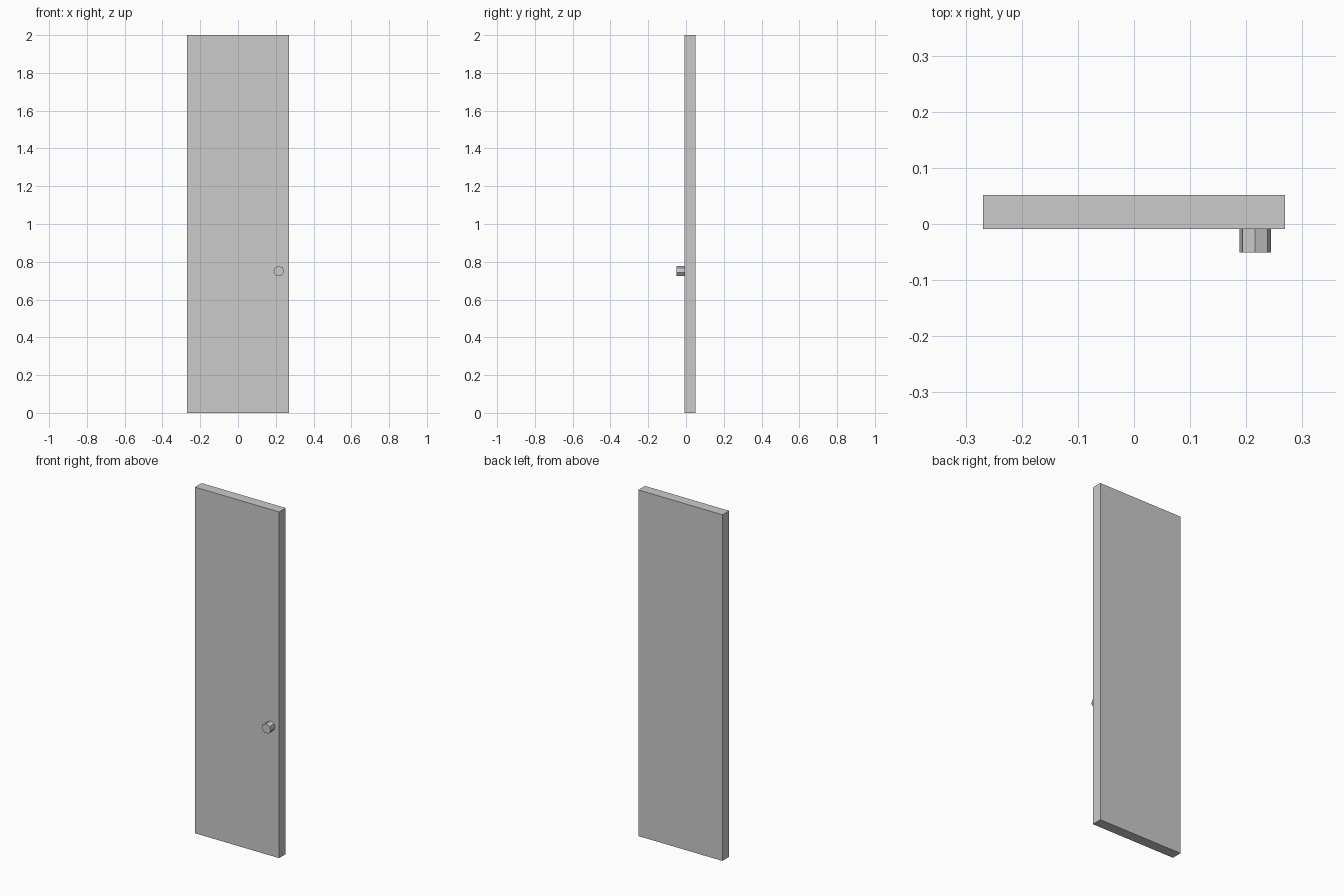
import bpy
import math

if "Cube" in bpy.data.objects:
    bpy.data.objects.remove(bpy.data.objects["Cube"])

# Door panel: plain flat slab
W, H = 0.538, 2.0
FRONT, BACK = -0.009, 0.0515
bpy.ops.mesh.primitive_cube_add(size=1, location=(0, (FRONT + BACK) / 2, H / 2))
panel = bpy.context.object
panel.name = "door_panel"
panel.scale = (W, BACK - FRONT, H)
bpy.ops.object.transform_apply(location=False, rotation=False, scale=True)

# Knob: low-poly seven-sided cylinder with one corner pointing up
KNOB_FRONT = -0.0505
bpy.ops.mesh.primitive_cylinder_add(
    vertices=7, radius=0.0286, depth=FRONT - KNOB_FRONT,
    location=(0.216, (FRONT + KNOB_FRONT) / 2, 0.75),
    rotation=(math.radians(90), 0, 0))
knob = bpy.context.object
knob.name = "door_knob"
